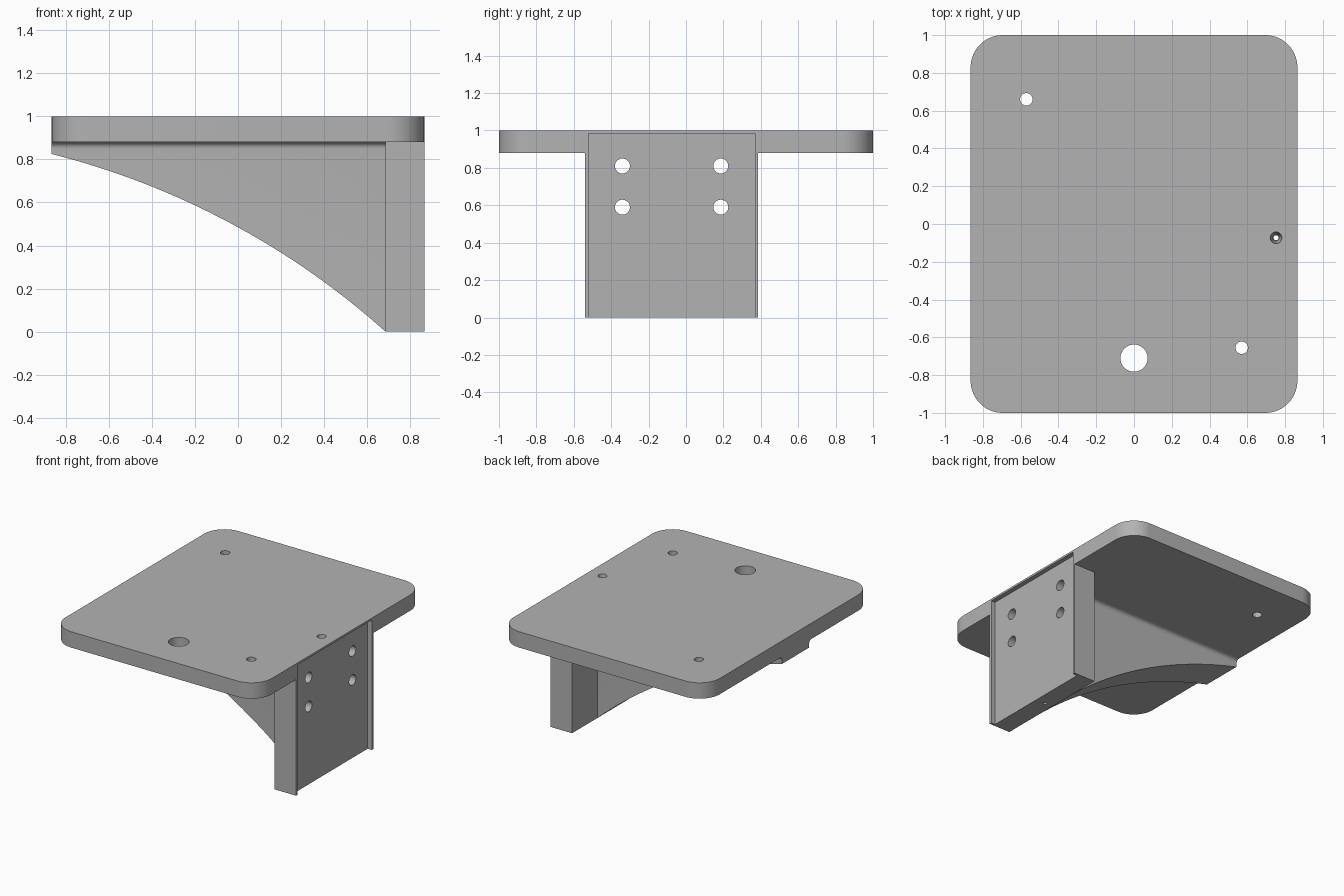
import bpy, bmesh
from math import sin, cos, pi, radians
from mathutils import Vector

cube = bpy.data.objects.get("Cube")
if cube:
    bpy.data.objects.remove(cube, do_unlink=True)

grey = bpy.data.materials.new("plain grey")
grey.use_nodes = True
grey.diffuse_color = (0.45, 0.45, 0.45, 1)
grey.node_tree.nodes["Principled BSDF"].inputs["Base Color"].default_value = grey.diffuse_color

HX, HY = 0.865, 1.0          # shelf half sizes
UNDER = 0.88                 # underside of the shelf
MID = -0.077                 # centre line of the bracket in y
INNER = 0.685                # inner face of the mounting block
PLACE = {"x": lambda a, b, t: (t, a, b),
         "y": lambda a, b, t: (a, t, b),
         "z": lambda a, b, t: (a, b, t)}


def link(name, bm):
    bmesh.ops.recalc_face_normals(bm, faces=bm.faces)
    mesh = bpy.data.meshes.new(name)
    bm.to_mesh(mesh)
    bm.free()
    mesh.materials.append(grey)
    obj = bpy.data.objects.new(name, mesh)
    bpy.context.collection.objects.link(obj)
    return obj


def prism(name, outline, axis, start, end):
    """Extrude a flat outline along an axis."""
    bm = bmesh.new()
    face = bm.faces.new([bm.verts.new(PLACE[axis](a, b, start)) for a, b in outline])
    top = bmesh.ops.extrude_face_region(bm, geom=[face])["geom"]
    shift = Vector(PLACE[axis](0, 0, end - start))
    bmesh.ops.translate(bm, vec=shift, verts=[v for v in top if isinstance(v, bmesh.types.BMVert)])
    return link(name, bm)


def arc(cx, cy, r, a0, a1, n):
    angles = [radians(a0 + (a1 - a0) * i / n) for i in range(n + 1)]
    return [(cx + r * cos(a), cy + r * sin(a)) for a in angles]


def rect(a0, b0, a1, b1):
    return [(a0, b0), (a1, b0), (a1, b1), (a0, b1)]


def hole(a, b, r, axis, start, end):
    return prism("hole_cutter", arc(a, b, r, 0, 360, 40)[:-1], axis, start, end)


def cone(x, y, r_low, r_top, low, top):
    bm = bmesh.new()
    bmesh.ops.create_cone(bm, cap_ends=True, segments=40, radius1=r_low, radius2=r_top, depth=top - low)
    bmesh.ops.translate(bm, vec=(x, y, (low + top) / 2), verts=bm.verts)
    return link("cone_cutter", bm)


def combine(obj, tool, operation="DIFFERENCE"):
    """Apply a boolean and discard the tool."""
    mod = obj.modifiers.new("cut", "BOOLEAN")
    mod.operation, mod.object, mod.solver = operation, tool, "EXACT"
    bpy.context.view_layer.objects.active = obj
    bpy.ops.object.modifier_apply(modifier=mod.name)
    bpy.data.objects.remove(tool, do_unlink=True)


def circle_through(p, q, r):
    """Centre of the circle through three points."""
    (ax, ay), (bx, by), (cx, cy) = p, q, r
    d = 2 * (ax * (by - cy) + bx * (cy - ay) + cx * (ay - by))
    a, b, c = ax * ax + ay * ay, bx * bx + by * by, cx * cx + cy * cy
    return Vector(((a * (by - cy) + b * (cy - ay) + c * (ay - by)) / d,
                   (a * (cx - bx) + b * (ax - cx) + c * (bx - ax)) / d))


# Shelf with rounded corners
R = 0.17
outline = []
for sx, sy, a in ((1, 1, 0), (-1, 1, 90), (-1, -1, 180), (1, -1, 270)):
    outline += arc(sx * (HX - R), sy * (HY - R), R, a, a + 90, 16)
shelf = prism("shelf", outline, "z", UNDER, 1.0)

# Mounting block under one side
block = prism("mounting_block", rect(INNER, MID - 0.463, HX, MID + 0.463), "z", 0, UNDER)

# Curved rib: side profile crossed with a flared section
tip, mid, foot = (-HX, 0.825), (0, 0.485), (INNER, 0)
centre = circle_through(tip, mid, foot)
v0, v1 = Vector(tip) - centre, Vector(foot) - centre
turn = v0.angle_signed(v1)
curve = []
for i in range(33):
    a = -turn * i / 32
    curve.append((centre.x + v0.x * cos(a) - v0.y * sin(a), centre.y + v0.x * sin(a) + v0.y * cos(a)))
rib = prism("curved_rib", curve + [(INNER, UNDER), (-HX, UNDER)], "y", MID - 0.3, MID + 0.3)
W, F = 0.16, 0.03
flare = arc(MID + W + F, UNDER - F, F, 180, 90, 8)
section = flare + [(2 * MID - y, z) for y, z in reversed(flare)]
section += [(MID - W, -0.1), (MID + W, -0.1)]
combine(rib, prism("section_cutter", section, "x", -1.2, 1.2), "INTERSECT")

# Shallow recess in the mounting face, running up into the shelf edge
for part in (shelf, block):
    combine(part, prism("recess_cutter", rect(MID - 0.445, -0.1, MID + 0.445, 0.985), "x", HX - 0.035, 1.0))

# Shelf holes
for x, y, r in ((-0.57, 0.66, 0.033), (0.57, -0.655, 0.033), (0, -0.71, 0.072)):
    combine(shelf, hole(x, y, r, "z", 0.8, 1.1))

# Wall screw holes
for y in (MID - 0.263, MID + 0.263):
    for z in (0.59, 0.81):
        combine(block, hole(y, z, 0.04, "x", 0.5, 1.0))

# Countersunk upright screw hole through shelf and block
combine(shelf, cone(0.752, MID + 0.004, 0.013, 0.031, 0.85, 1.001))
combine(block, hole(0.752, MID + 0.004, 0.013, "z", -0.1, 1.0))

for part in (shelf, block, rib):
    bpy.ops.object.select_all(action="DESELECT")
    part.select_set(True)
    bpy.context.view_layer.objects.active = part
    bpy.ops.object.shade_smooth_by_angle(angle=radians(30))
